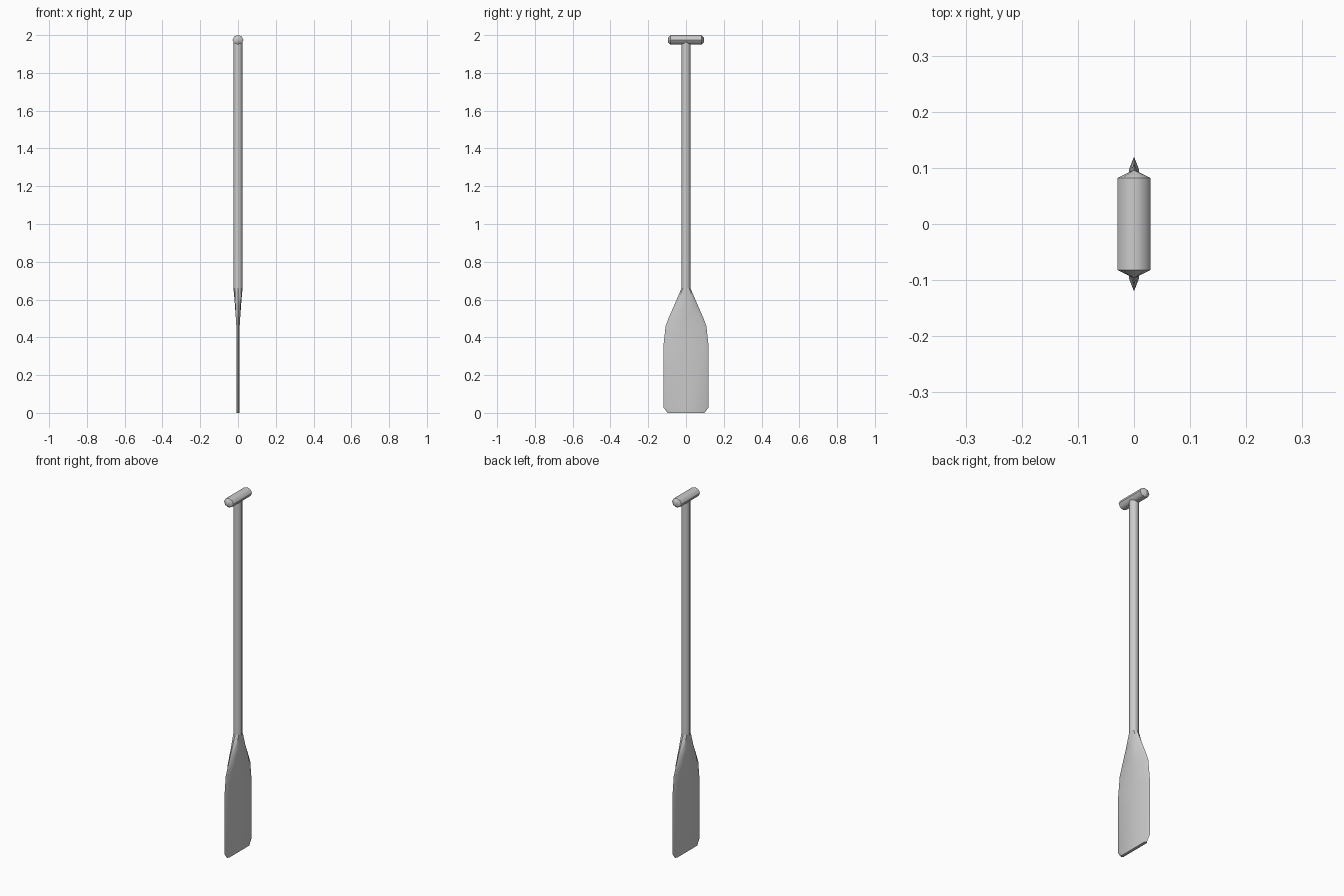
import bpy, bmesh, math

if "Cube" in bpy.data.objects:
    bpy.data.objects.remove(bpy.data.objects["Cube"])


def loft(name, rings):
    """Skin a list of closed rings and cap both ends."""
    bm = bmesh.new()
    loops = [[bm.verts.new(p) for p in ring] for ring in rings]
    n = len(loops[0])
    for a, b in zip(loops, loops[1:]):
        for i in range(n):
            j = (i + 1) % n
            bm.faces.new((a[i], a[j], b[j], b[i]))
    bm.faces.new(loops[0][::-1])
    bm.faces.new(loops[-1])
    bmesh.ops.recalc_face_normals(bm, faces=bm.faces)
    mesh = bpy.data.meshes.new(name)
    bm.to_mesh(mesh)
    bm.free()
    obj = bpy.data.objects.new(name, mesh)
    bpy.context.collection.objects.link(obj)
    bpy.ops.object.select_all(action='DESELECT')
    bpy.context.view_layer.objects.active = obj
    obj.select_set(True)
    bpy.ops.object.shade_smooth_by_angle(angle=math.radians(46))
    return obj


def oval(rx, ry):
    return [(rx * math.cos(k * math.pi / 4), ry * math.sin(k * math.pi / 4)) for k in range(8)]


def blade_ring(z, thick, width, flat, corner=None):
    """Flat-sided section with sharpened edges; corner is the thickness at the flat's rim."""
    c = thick if corner is None else corner
    pts = [(thick, 0), (c, flat), (0, width), (-c, flat),
           (-thick, 0), (-c, -flat), (0, -width), (c, -flat)]
    return [(x, y, z) for x, y in pts]


# Blade flaring out of the shaft: height, half thickness, half width, half flat width
R = 0.024
blade = [blade_ring(*s) for s in (
    (0.0, 0.008, 0.098, 0.088),
    (0.03, 0.009, 0.12, 0.097),
    (0.35, 0.009, 0.12, 0.097),
    (0.46, 0.009, 0.108, 0.087),
    (0.51, 0.012, 0.089, 0.073),
    (0.58, 0.017, 0.058, 0.045, 0.014))]
blade.append([(x, y, 0.66) for x, y in oval(R, R)])
loft("paddle_blade", blade)

# Straight shaft
loft("shaft", [[(x, y, z) for x, y in oval(R, R)] for z in (0.66, 1.97)])

# Cross grip with tapered ends
loft("grip", [[(x, y, 1.975 + z) for x, z in oval(rx, rz)] for y, rx, rz in (
    (-0.095, 0.003, 0.012), (-0.082, 0.029, 0.025),
    (0.082, 0.029, 0.025), (0.095, 0.003, 0.012))])
